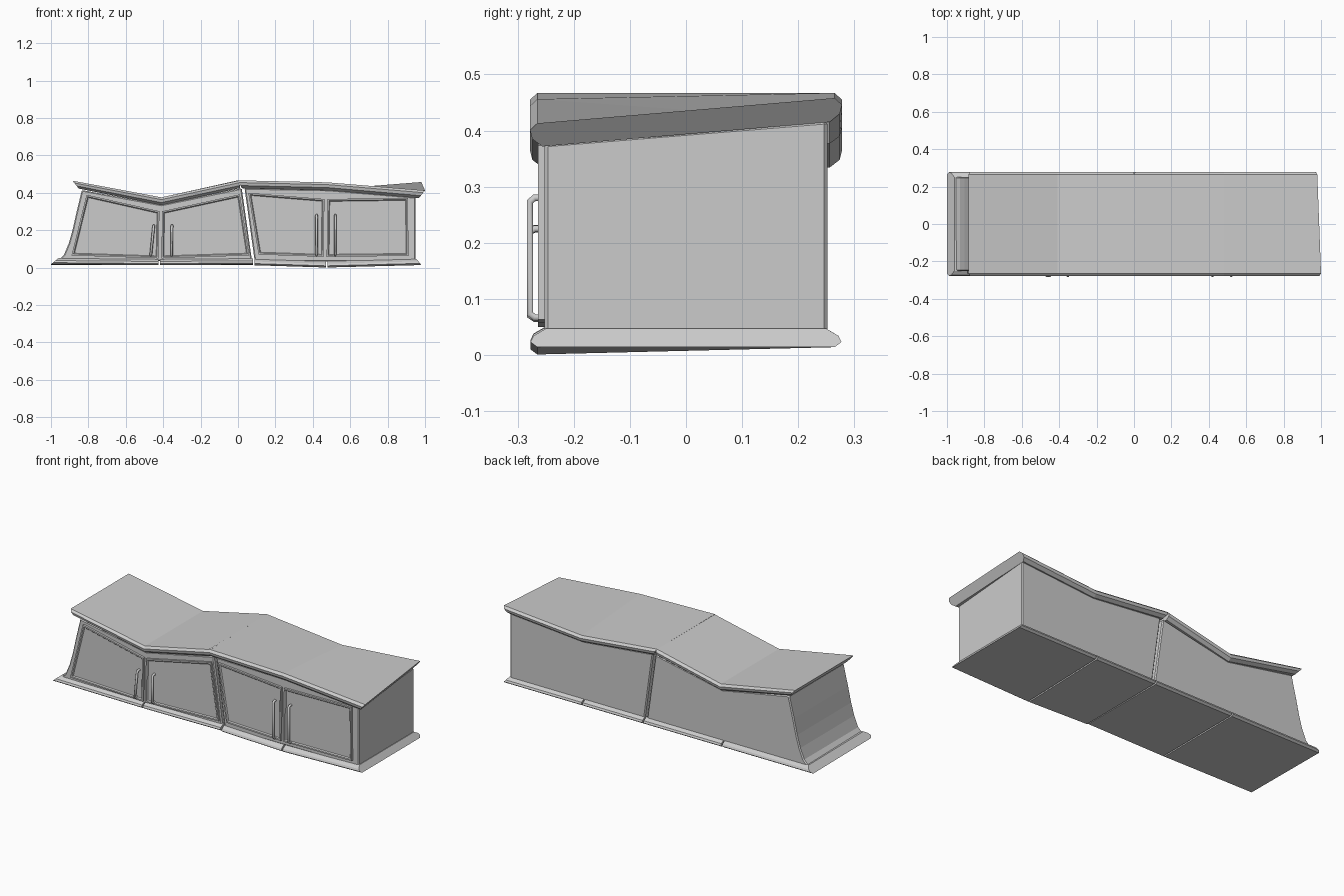
import bpy, bmesh
from mathutils import Vector

cube = bpy.data.objects.get("Cube")
if cube:
    bpy.data.objects.remove(cube, do_unlink=True)

grey = bpy.data.materials.new("plain grey")
grey.use_nodes = True
colour = (0.6, 0.6, 0.6, 1)
grey.diffuse_color = colour
grey.node_tree.nodes["Principled BSDF"].inputs["Base Color"].default_value = colour


def finish(bm, name, bevel=0):
    bmesh.ops.recalc_face_normals(bm, faces=bm.faces[:])
    mesh = bpy.data.meshes.new(name)
    bm.to_mesh(mesh)
    bm.free()
    mesh.materials.append(grey)
    obj = bpy.data.objects.new(name, mesh)
    bpy.context.collection.objects.link(obj)
    if bevel:
        mod = obj.modifiers.new("soft corners", "BEVEL")
        mod.width, mod.segments = bevel, 1
    return obj


def loft(name, rings, bevel=0):
    """Skin a list of equal-length closed rings and cap both ends."""
    bm = bmesh.new()
    loops = [[bm.verts.new(p) for p in ring] for ring in rings]
    for a, b in zip(loops, loops[1:]):
        for i in range(len(a)):
            j = (i + 1) % len(a)
            bm.faces.new((a[i], a[j], b[j], b[i]))
    bm.faces.new(loops[0])
    bm.faces.new(loops[-1])
    return finish(bm, name, bevel)


def slab(name, stations, profile):
    """Sweep a mirrored edge profile; station = x front, x back, z front, z back, skew."""
    edge = [(-y, z) for y, z in profile] + [(y, z) for y, z in reversed(profile)]
    rings = []
    for xf, xb, zf, zb, skew in stations:
        ring = []
        for y, z in edge:
            t = min(max(y / 0.53 + 0.5, 0), 1)
            ring.append((xf + (xb - xf) * t + skew * abs(z), y, zf + (zb - zf) * t + z))
        rings.append(ring)
    return loft(name, rings)


# Countertops
lip = [(0.265, 0), (0.278, -0.012), (0.274, -0.028), (0.256, -0.042)]
slab("right_countertop", [(-0.885, -0.885, 0.465, 0.465, 0.8),
                          (-0.41, -0.41, 0.376, 0.376, 0),
                          (0.01, 0.0, 0.467, 0.467, 0)], lip)
slab("left_countertop", [(0.0, 0.0, 0.467, 0.467, 0.5),
                         (0.48, 0.48, 0.456, 0.418, 0),
                         (1.0, 0.98, 0.413, 0.458, -0.8)], lip)

# Plinths, one for each cupboard bay
foot = [(0.265, 0), (0.277, 0.009), (0.272, 0.02), (0.25, 0.033)]
bays = [(-1.0, -0.424, 0.018, 0.013, 1.2, 0),
        (-0.416, 0.08, 0.013, 0.017, 0, 0),
        (0.088, 0.47, 0.013, 0.001, 0, 0),
        (0.478, 0.98, 0.001, 0.014, 0, -0.8)]
for i, (x0, x1, z0, z1, s0, s1) in enumerate(bays):
    slab(f"plinth_{i + 1}", [(x0, x0, z0, 0.014, s0), (x1, x1, z1, 0.014, s1)], foot)

# Cabinet bodies, as front and back outlines
right_outline = [(-0.965, 0.035), (-0.93, 0.07), (-0.905, 0.13), (-0.885, 0.2),
                 (-0.865, 0.29), (-0.835, 0.415), (-0.41, 0.337), (0.02, 0.425), (0.075, 0.035)]
loft("right_body", [[(x, y, z) for x, z in right_outline] for y in (-0.252, 0.252)], 0.006)

left_front = [(0.09, 0.03), (0.035, 0.425), (0.48, 0.417), (0.95, 0.377), (0.95, 0.035)]
left_back = [(0.09, 0.03), (0.035, 0.425), (0.48, 0.38), (0.95, 0.418), (0.95, 0.04)]
loft("left_body", [[(x, -0.252, z) for x, z in left_front],
                   [(x, 0.252, z) for x, z in left_back]], 0.006)


# Doors with a narrow frame around a sunken panel
def door(name, corners):
    bm = bmesh.new()
    face = bm.faces.new([bm.verts.new((x, -0.25, z)) for x, z in corners])
    front = bmesh.ops.extrude_face_region(bm, geom=[face])["geom"]
    bmesh.ops.translate(bm, vec=(0, -0.014, 0),
                        verts=[v for v in front if isinstance(v, bmesh.types.BMVert)])
    panel = [f for f in front if isinstance(f, bmesh.types.BMFace)][0]
    bmesh.ops.recalc_face_normals(bm, faces=bm.faces[:])
    for width, depth in ((0.008, 0), (0.005, -0.006)):
        bmesh.ops.inset_region(bm, faces=[panel], thickness=width, depth=depth,
                               use_even_offset=True)
    finish(bm, name)


doors = [[(-0.81, 0.39), (-0.42, 0.302), (-0.425, 0.05), (-0.89, 0.065)],
         [(-0.405, 0.302), (0.01, 0.392), (0.06, 0.065), (-0.41, 0.05)],
         [(0.055, 0.4), (0.462, 0.367), (0.458, 0.058), (0.11, 0.07)],
         [(0.478, 0.367), (0.908, 0.373), (0.912, 0.063), (0.474, 0.058)]]
for i, corners in enumerate(doors):
    door(f"door_{i + 1}", corners)


# Bent bar handles
def handle(name, x0, x1, z0, z1):
    low, high = Vector((x0, 0, z0)), Vector((x1, 0, z1))
    path = [(0.03, -0.255), (0.03, -0.27), (0.06, -0.278),
            (0.94, -0.278), (0.97, -0.27), (0.97, -0.255)]
    curve = bpy.data.curves.new(name, "CURVE")
    curve.dimensions = "3D"
    curve.bevel_depth, curve.bevel_resolution = 0.007, 1
    curve.use_fill_caps = True
    spline = curve.splines.new("POLY")
    spline.points.add(len(path) - 1)
    for point, (t, y) in zip(spline.points, path):
        p = low.lerp(high, t)
        point.co = (p.x, y, p.z, 1)
    curve.materials.append(grey)
    bpy.context.collection.objects.link(bpy.data.objects.new(name, curve))


for i, (x0, x1, top) in enumerate([(-0.467, -0.45, 0.23), (-0.355, -0.353, 0.23),
                                   (0.42, 0.42, 0.287), (0.52, 0.52, 0.287)]):
    handle(f"handle_{i + 1}", x0, x1, 0.06, top)
